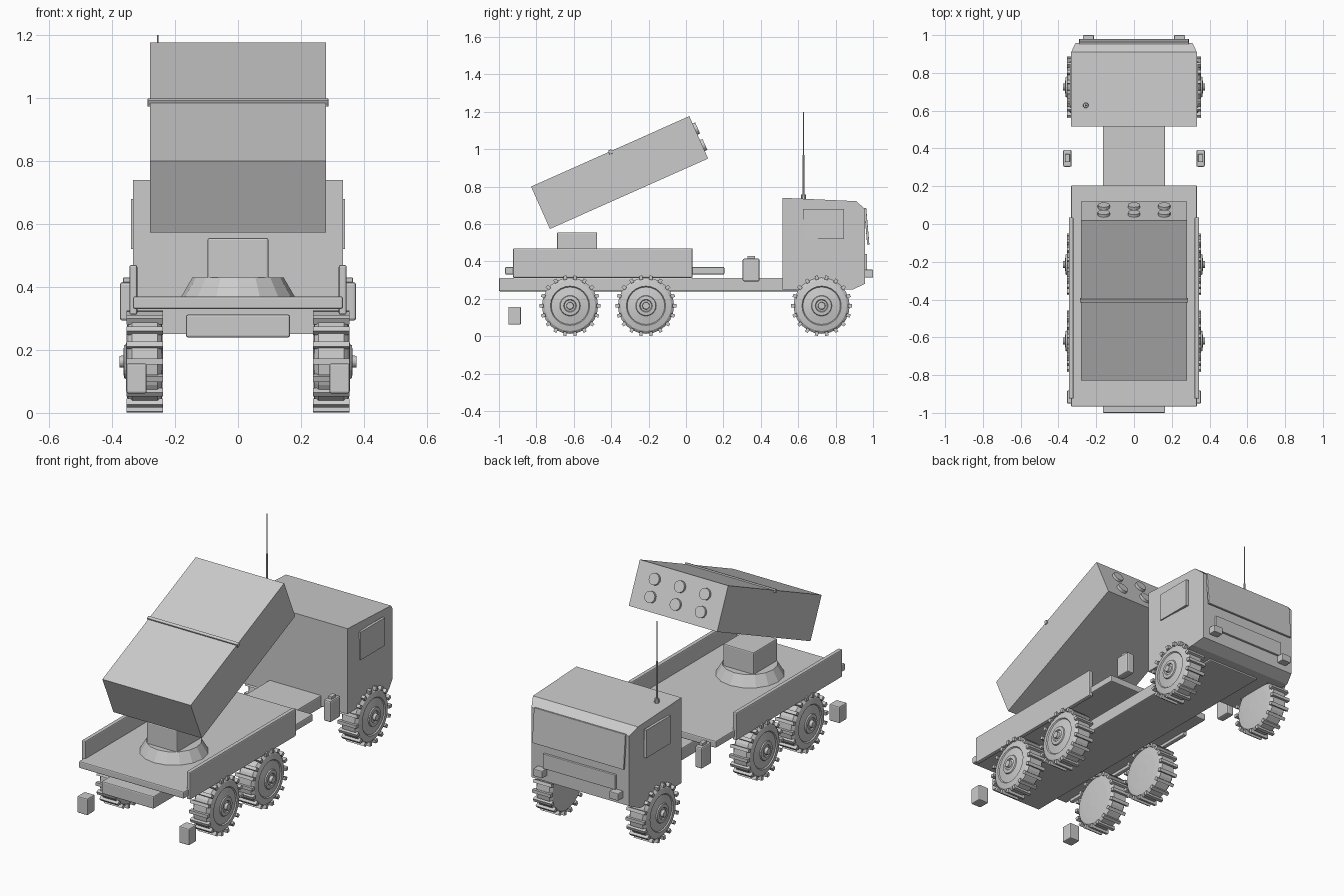
import bpy, bmesh
from math import pi, radians, sin, cos
from mathutils import Matrix, Vector

if "Cube" in bpy.data.objects:
    bpy.data.objects.remove(bpy.data.objects["Cube"])


def finish(bm, name, matrix=None, bevel=0):
    bmesh.ops.recalc_face_normals(bm, faces=bm.faces)
    me = bpy.data.meshes.new(name)
    bm.to_mesh(me)
    bm.free()
    ob = bpy.data.objects.new(name, me)
    bpy.context.collection.objects.link(ob)
    if matrix:
        ob.matrix_world = matrix
    if bevel:
        m = ob.modifiers.new("bevel", 'BEVEL')
        m.width = bevel
        m.segments = 2
    return ob


def box(name, x, y, z, bevel=0.006, matrix=None):
    bm = bmesh.new()
    size = [b - a for a, b in (x, y, z)]
    mid = [(a + b) / 2 for a, b in (x, y, z)]
    bmesh.ops.create_cube(bm, size=1, matrix=Matrix.Translation(mid) @ Matrix.Diagonal((*size, 1)))
    return finish(bm, name, matrix, bevel)


def pair(name, x, y, z, bevel=0.006):
    box(name + "_right", x, y, z, bevel)
    box(name + "_left", (-x[1], -x[0]), y, z, bevel)


def cone(name, r1, r2, depth, segs, matrix):
    bm = bmesh.new()
    bmesh.ops.create_cone(bm, cap_ends=True, segments=segs, radius1=r1, radius2=r2, depth=depth)
    return finish(bm, name, matrix)


def loft(bm, rings):
    rings = [[bm.verts.new(p) for p in r] for r in rings]
    n = len(rings[0])
    for a, b in zip(rings, rings[1:]):
        for i in range(n):
            j = (i + 1) % n
            bm.faces.new((a[i], a[j], b[j], b[i]))
    bm.faces.new(rings[0])
    bm.faces.new(rings[-1])


# Chassis and cargo bed
box("chassis", (-.165, .165), (-1, .84), (.24, .312))
box("bed", (-.333, .333), (-.967, .205), (.33, .37))
pair("sideboard", (.32, .345), (-.925, .035), (.312, .47))

# Cab: side profile (half width, y, z) with the nose pinched inward
profile = [(.333, .517, .25), (.333, .893, .25), (.31, .957, .28),
           (.31, .957, .68), (.333, .91, .722), (.333, .517, .74)]
bm = bmesh.new()
loft(bm, [[(s * w, y, z) for w, y, z in profile] for s in (-1, 1)])
finish(bm, "cab")

# Cab fittings
pair("side_window", (.325, .34), (.625, .845), (.52, .68), 0)
tilt = Matrix.Translation((0, .966, .588)) @ Matrix.Rotation(radians(5), 4, 'X')
box("windshield", (-.29, .29), (-.006, .006), (-.098, .098), .002, tilt)
box("grille", (-.23, .23), (.95, .969), (.355, .44), .003)
pair("headlight", (.212, .27), (.95, 1.0), (.314, .356), .004)

# Antenna
ax, ay = -.255, .628
for name, r, z0, z1 in (("antenna_base", .015, .73, .757), ("antenna_lower", .006, .75, .97),
                        ("antenna_upper", .003, .97, 1.2)):
    cone(name, r, r * .85, z1 - z0, 10, Matrix.Translation((ax, ay, (z0 + z1) / 2)))

# Turntable and pedestal
cone("turntable", .18, .145, .06, 16, Matrix.Translation((0, -.58, .4)))
box("pedestal", (-.097, .097), (-.69, -.475), (.41, .555))

# Launcher, raised 24 degrees
tip = Matrix.Translation((0, -.355, .875)) @ Matrix.Rotation(radians(24), 4, 'X')
box("launcher", (-.28, .28), (-.463, .463), (-.124, .124), 0, tip)
box("launcher_strap", (-.287, .287), (-.009, .009), (.11, .132), .002, tip)
for i in (-1, 0, 1):
    for k in (-1, 1):
        spot = Matrix.Translation((i * .16, .467, k * .048)) @ Matrix.Rotation(pi / 2, 4, 'X')
        cone("tube_cap", .032, .032, .022, 16, tip @ spot)

# Step boxes and tail lights
pair("step_box", (.33, .375), (.303, .393), (.293, .415), .008)
pair("step_box_lid", (.34, .365), (.328, .37), (.41, .43), .003)
pair("tail_light", (.29, .355), (-.95, -.882), (.062, .157))

# Wheels: lathed section (x outward, radius) plus tread bars
section = [(-.058, .04), (-.055, .105), (-.052, .135), (-.04, .15), (.04, .15), (.052, .135),
           (.058, .105), (.052, .1), (.06, .055), (.066, .052), (.068, .034), (.062, .03), (.064, .02), (.08, .018)]
SEGS, BARS = 24, 18
for side, sx in (("right", 1), ("left", -1)):
    for y in (-.62, -.214, .725):
        bm = bmesh.new()
        loft(bm, [[(sx * x, r * cos(2 * pi * i / SEGS), r * sin(2 * pi * i / SEGS))
                   for i in range(SEGS)] for x, r in section])
        finish(bm, "wheel_" + side, Matrix.Translation((sx * .296, y, .163)))
        bm = bmesh.new()
        for i in range(BARS):
            m = (Matrix.Rotation(2 * pi * (i + .5) / BARS, 4, 'X') @ Matrix.Translation((0, 0, .152))
                 @ Matrix.Diagonal((.116, .018, .022, 1)))
            bmesh.ops.create_cube(bm, size=1, matrix=m)
        finish(bm, "tread_" + side, Matrix.Translation((sx * .296, y, .163)))
